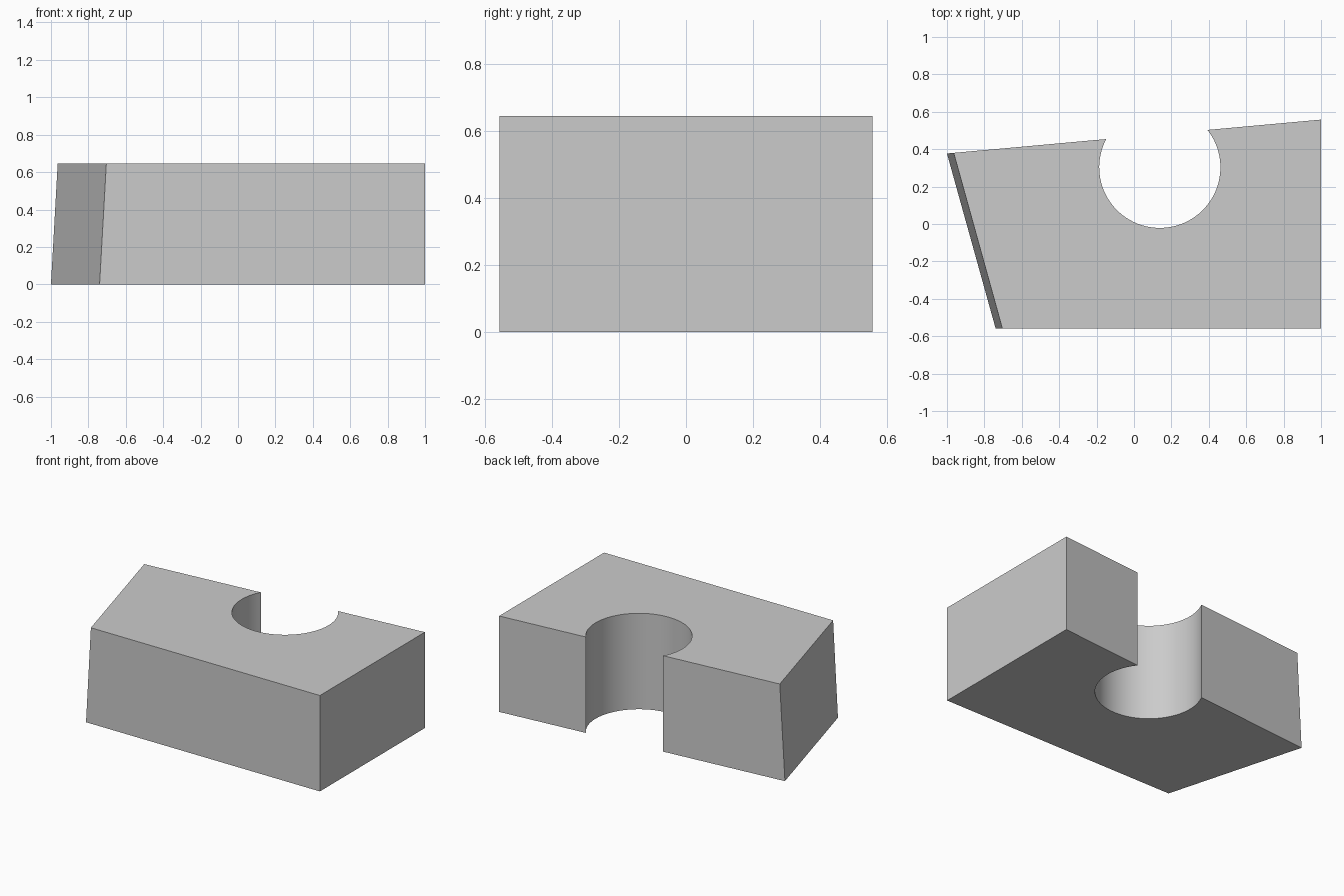
import bpy, bmesh, math

cube = bpy.data.objects.get("Cube")
if cube:
    bpy.data.objects.remove(cube, do_unlink=True)

HEIGHT = 0.645
LEAN = 0.036                      # inward lean of the slanted end at the top
CX, CY, R = 0.138, 0.303, 0.324   # round notch
BACK_A, BACK_B = (-1.0, 0.377), (1.0, 0.558)
SLOPE = (BACK_B[1] - BACK_A[1]) / (BACK_B[0] - BACK_A[0])

# Flat grey material
grey = bpy.data.materials.new("light_grey")
grey.use_nodes = True
grey.diffuse_color = (0.6, 0.6, 0.6, 1)
grey.node_tree.nodes["Principled BSDF"].inputs["Base Color"].default_value = (0.6, 0.6, 0.6, 1)

# Notch arc runs between the two points where the circle meets the back edge
line_y = BACK_A[1] + SLOPE * (CX - BACK_A[0])
tilt = math.atan(SLOPE)
half = math.asin((line_y - CY) * math.cos(tilt) / R)
start, end = tilt + half, tilt - math.pi - half
STEPS = 64
arc = []
for i in range(STEPS + 1):
    a = start + (end - start) * i / STEPS
    arc.append((CX + R * math.cos(a), CY + R * math.sin(a)))

# Outline, counter-clockwise from the front left corner
outline = [(-0.74, -0.558), (1.0, -0.558), BACK_B] + arc + [BACK_A]

bm = bmesh.new()
base = bm.faces.new([bm.verts.new((x, y, 0)) for x, y in outline])
ext = bmesh.ops.extrude_face_region(bm, geom=[base], use_keep_orig=True)
top = [v for v in ext["geom"] if isinstance(v, bmesh.types.BMVert)]
for v in top:
    v.co.z = HEIGHT
    # Lean the slanted end, sliding its back corner along the back wall
    if v.co.x < -0.7:
        v.co.x += LEAN
        if v.co.y > 0:
            v.co.y += LEAN * SLOPE
bmesh.ops.recalc_face_normals(bm, faces=bm.faces)

mesh = bpy.data.meshes.new("notched_block")
bm.to_mesh(mesh)
bm.free()
mesh.materials.append(grey)
block = bpy.data.objects.new("notched_block", mesh)
bpy.context.collection.objects.link(block)

# Smooth notch wall, crisp edges elsewhere
bpy.ops.object.select_all(action='DESELECT')
block.select_set(True)
bpy.context.view_layer.objects.active = block
bpy.ops.object.shade_smooth_by_angle(angle=math.radians(30))
